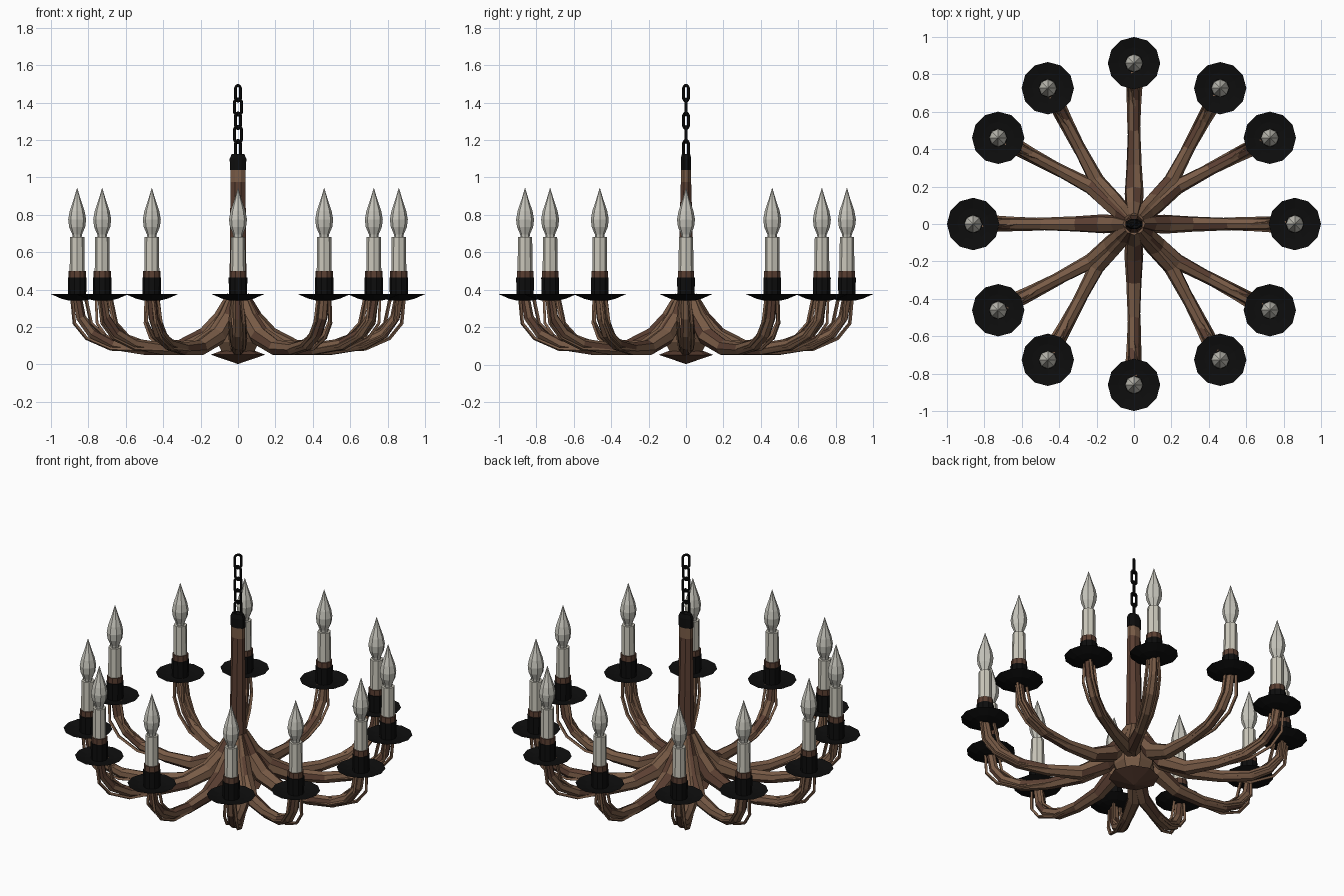
import bpy, bmesh, math, random
from mathutils import Vector, Matrix

if "Cube" in bpy.data.objects:
    bpy.data.objects.remove(bpy.data.objects["Cube"])
random.seed(4)

def mat(name, c):
    m = bpy.data.materials.new(name)
    m.diffuse_color = (*c, 1)
    m.use_nodes = True
    m.node_tree.nodes["Principled BSDF"].inputs["Base Color"].default_value = m.diffuse_color
    return m

WOOD = mat("light wood", (0.19, 0.105, 0.062))
DARK = mat("dark wood", (0.105, 0.05, 0.032))
IRON = mat("black iron", (0.004, 0.004, 0.004))
WAX = mat("candle cream", (0.60, 0.58, 0.50))
GLASS = mat("bulb glass", (0.58, 0.57, 0.51))

def finish(bm, name, mats):
    bmesh.ops.recalc_face_normals(bm, faces=bm.faces)
    me = bpy.data.meshes.new(name)
    bm.to_mesh(me)
    bm.free()
    for m in mats:
        me.materials.append(m)
    ob = bpy.data.objects.new(name, me)
    bpy.context.collection.objects.link(ob)
    return ob

def skin(bm, rings, closed=False):
    """Bridge rings of points into a tube with end caps."""
    vs = [[bm.verts.new(p) for p in r] for r in rings]
    n = len(vs[0])
    pairs = list(zip(vs, vs[1:])) + ([(vs[-1], vs[0])] if closed else [])
    faces = []
    for a, b in pairs:
        for i in range(n):
            j = (i + 1) % n
            faces.append(bm.faces.new((a[i], a[j], b[j], b[i])))
    if not closed:
        bm.faces.new(vs[0][::-1])
        bm.faces.new(vs[-1])
    return faces

def lathe(name, prof, n, m, loc=(0, 0), turn=0.0):
    """Profile rows are (radius, z) or (x radius, z, y radius)."""
    bm = bmesh.new()
    rings = []
    for p in prof:
        rx, z, ry = p[0], p[1], p[-1] if len(p) == 3 else p[0]
        rings.append([(loc[0] + rx * math.cos(turn + i * math.tau / n),
                       loc[1] + ry * math.sin(turn + i * math.tau / n), z) for i in range(n)])
    skin(bm, rings)
    return finish(bm, name, [m])

def tube(bm, pts, radii, side, n):
    """Tube along pts; side is a fixed horizontal axis."""
    rings = []
    for k, p in enumerate(pts):
        t = (pts[min(k + 1, len(pts) - 1)] - pts[max(k - 1, 0)]).normalized()
        nrm = side.cross(t).normalized()
        rings.append([p + radii[k] * (math.cos(a) * side + math.sin(a) * nrm)
                      for a in (i * math.tau / n + 0.3 for i in range(n))])
    return skin(bm, rings)

# ---- central post, hub and finial
T8 = math.pi / 8
lathe("centre_post", [(.055, .2), (.05, .4, .047), (.046, .65, .04), (.044, .975, .03)], 8, DARK, turn=T8)
lathe("post_top_band", [(.044, .975, .03), (.044, 1.05, .028)], 8, WOOD, turn=T8)
lathe("post_cap", [(.047, 1.04, .03), (.048, 1.10, .03), (.036, 1.125, .024)], 8, IRON, turn=T8)
lathe("hub", [(.09, .06), (.12, .12), (.115, .21), (.075, .28), (.048, .38)], 8, WOOD, turn=T8)
lathe("bottom_finial", [(.002, .003), (.145, .052), (.06, .085)], 8, DARK)

# ---- chain links, alternately turned
def link(z, turn):
    bm = bmesh.new()
    rot = Matrix.Rotation(turn, 3, 'Z')
    rings = []
    for k in range(10):
        a = (k + .5) * math.tau / 10
        up = .024 if math.sin(a) > 0 else -.024
        out = Vector((math.cos(a), 0, math.sin(a)))
        c = out * .019 + Vector((0, 0, up))
        rings.append([rot @ (c + .008 * (math.cos(b) * out + math.sin(b) * Vector((0, 1, 0))))
                      + Vector((0, 0, z)) for b in (i * math.tau / 6 for i in range(6))])
    skin(bm, rings, True)
    finish(bm, "chain_link", [IRON])

for k in range(5):
    link(1.45 - k * .0735, math.pi / 4 if k % 2 == 0 else 0)

# ---- arms: (distance, height, thickness)
PATH = [(.035, .37, .026), (.085, .25, .046), (.17, .15, .052), (.31, .09, .042), (.50, .083, .034),
        (.67, .108, .032), (.78, .168, .03), (.84, .25, .027), (.86, .36, .025)]
# thin twigs wrapped along each arm tip: (distance, height, sideways)
TWIGS = [[(.48, .075, .025), (.68, .083, .03), (.81, .14, .032), (.875, .22, .03), (.888, .36, .018)],
         [(.48, .075, -.022), (.66, .10, -.03), (.77, .15, -.038), (.84, .23, -.042), (.85, .36, -.03)],
         [(.58, .11, -.01), (.71, .15, .01), (.785, .22, .018), (.815, .36, .012)]]

def spot(r, ang, trunk):
    """Ground position at distance r; paired arms share a trunk then fork."""
    end = Vector((math.cos(ang), math.sin(ang), 0))
    tr = Vector((math.cos(trunk), math.sin(trunk), 0))
    if r < .28:
        return tr * r
    return (tr * .28).lerp(end * .86, (r - .28) / .58)

def arm(ang, trunk):
    d = (spot(.86, ang, trunk) - spot(.3, ang, trunk)).normalized()
    side = Vector((-d.y, d.x, 0))
    bm = bmesh.new()
    pts = [spot(r, ang, trunk) + Vector((0, 0, z)) for r, z, _ in PATH]
    for f in tube(bm, pts, [p[2] for p in PATH], side, 7):
        f.material_index = int(random.random() < .22)
    for tw in TWIGS:
        pts = [spot(r, ang, trunk) + side * s + Vector((0, 0, z)) for r, z, s in tw]
        tube(bm, pts, [.010] * len(tw), side, 4)
    finish(bm, "arm", [WOOD, DARK])

# ---- one candle set at the end of each arm
def candle(ang):
    p = (.86 * math.cos(ang), .86 * math.sin(ang))
    lathe("drip_plate", [(.045, .342), (.085, .352), (.14, .376), (.085, .364), (.045, .36)], 12, IRON, p)
    lathe("candle_cup", [(.048, .35), (.05, .465)], 10, IRON, p)
    lathe("wood_collar", [(.046, .46), (.046, .5)], 10, DARK, p)
    lathe("candle_tube", [(.04, .495), (.038, .682)], 8, WAX, p)
    lathe("flame_bulb", [(.024, .68), (.026, .695), (.043, .735), (.048, .775), (.04, .82),
                         (.018, .885), (.001, .943)], 8, GLASS, p)

for q in range(4):
    base = q * math.pi / 2
    for off, trunk in ((0, 0), (32.4, 42), (57.6, 48)):
        a = base + math.radians(off)
        arm(a, base + math.radians(trunk))
        candle(a)
